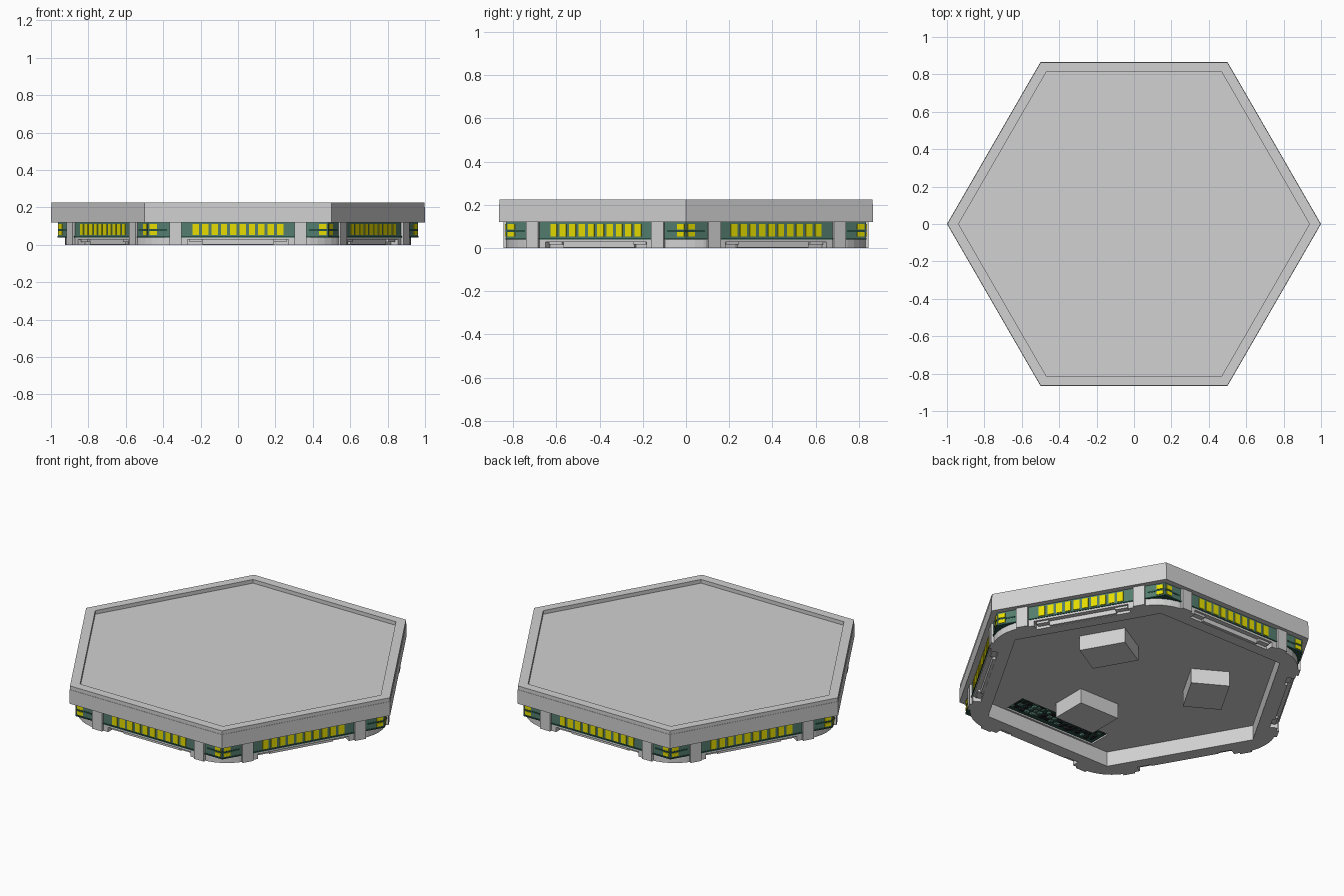
import bpy, bmesh, math, random
from mathutils import Matrix, Vector

random.seed(4)
cube = bpy.data.objects.get("Cube")
if cube:
    bpy.data.objects.remove(cube)


def material(name, rgb):
    m = bpy.data.materials.new(name)
    m.use_nodes = True
    m.diffuse_color = (*rgb, 1)
    m.node_tree.nodes["Principled BSDF"].inputs["Base Color"].default_value = (*rgb, 1)
    return m


GREY = material("light grey plastic", (0.63, 0.64, 0.63))
YELLOW = material("yellow contact", (0.80, 0.73, 0.0))
TEAL = material("teal board", (0.09, 0.21, 0.16))
DARK = material("dark green board", (0.02, 0.08, 0.06))
BLACK = material("black chip", (0.015, 0.015, 0.018))


def finish(name, bm, mat):
    bmesh.ops.recalc_face_normals(bm, faces=bm.faces[:])
    mesh = bpy.data.meshes.new(name)
    bm.to_mesh(mesh)
    bm.free()
    mesh.materials.append(mat)
    obj = bpy.data.objects.new(name, mesh)
    bpy.context.collection.objects.link(obj)
    return obj


def hexagon(radius, fillet=0.0, steps=6):
    """Hexagon outline with a corner on +x, corners optionally rounded."""
    if not fillet:
        return [(radius * math.cos(math.radians(60 * k)),
                 radius * math.sin(math.radians(60 * k))) for k in range(6)]
    centre = radius - fillet / math.cos(math.radians(30))
    pts = []
    for k in range(6):
        c = math.radians(60 * k)
        for s in range(steps + 1):
            a = c + math.radians(-30 + 60 * s / steps)
            pts.append((centre * math.cos(c) + fillet * math.cos(a),
                        centre * math.sin(c) + fillet * math.sin(a)))
    return pts


def prism(name, outline, z0, z1, mat):
    bm = bmesh.new()
    low = [bm.verts.new((x, y, z0)) for x, y in outline]
    high = [bm.verts.new((x, y, z1)) for x, y in outline]
    n = len(outline)
    bm.faces.new(low)
    bm.faces.new(high)
    for i in range(n):
        j = (i + 1) % n
        bm.faces.new((low[i], low[j], high[j], high[i]))
    return finish(name, bm, mat)


def ring(name, outer, inner, z0, z1, mat):
    bm = bmesh.new()
    loops = [[bm.verts.new((x, y, z)) for x, y in line]
             for line, z in ((outer, z0), (outer, z1), (inner, z1), (inner, z0))]
    n = len(outer)
    for a, b in zip(loops, loops[1:] + loops[:1]):
        for i in range(n):
            j = (i + 1) % n
            bm.faces.new((a[i], a[j], b[j], b[i]))
    return finish(name, bm, mat)


def boxes(name, specs, angles, mat):
    """Boxes (tangent, radial, z ranges) repeated at the given side angles."""
    bm = bmesh.new()
    for angle in angles:
        turn = Matrix.Rotation(math.radians(angle), 4, "Z")
        for t, r, z in specs:
            lo, hi = Vector((r[0], t[0], z[0])), Vector((r[1], t[1], z[1]))
            place = Matrix.Translation((lo + hi) / 2) @ Matrix.Diagonal((*(hi - lo), 1))
            bmesh.ops.create_cube(bm, size=1, matrix=turn @ place)
    return finish(name, bm, mat)


def cut(obj, cutter):
    mod = obj.modifiers.new("cut", "BOOLEAN")
    mod.object, mod.solver = cutter, "EXACT"
    cutter.hide_render = True
    bpy.context.view_layer.update()
    deps = bpy.context.evaluated_depsgraph_get()
    mesh = bpy.data.meshes.new_from_object(obj.evaluated_get(deps))
    obj.modifiers.clear()
    obj.data = mesh
    bpy.data.objects.remove(cutter)


SIDES = range(30, 390, 60)

# Top tray: body plus raised lip around the sunken panel
prism("top_panel", hexagon(1.0), 0.12, 0.203, GREY)
ring("top_lip", hexagon(0.998), hexagon(0.938), 0.203, 0.225, GREY)

# Board edge with rows of contacts
ring("board_edge", hexagon(0.962), hexagon(0.90), 0.045, 0.12, TEAL)
ring("board_seam", hexagon(0.966), hexagon(0.90), 0.040, 0.047, DARK)
edge = (0.828, 0.837)
row = [((t - 0.017, t + 0.017), edge, (0.052, 0.11))
       for t in (-0.225 + 0.05 * i for i in range(10))]
corner, stripe = [], []
for s in (-1, 1):
    t = sorted((s * 0.434, s * 0.472))
    corner += [(t, edge, (0.052, 0.073)), (t, edge, (0.085, 0.11))]
    stripe.append((sorted((s * 0.38, s * 0.478)), (0.828, 0.835), (0.074, 0.083)))
boxes("edge_contacts", row, SIDES, YELLOW)
boxes("corner_contacts", corner, SIDES, YELLOW)
boxes("corner_stripes", stripe, SIDES, DARK)

# Base frame with rounded corners and a notch in each side
frame = ring("base_frame", hexagon(0.962, 0.24), hexagon(0.85, 0.04), 0.0, 0.04, GREY)
cut(frame, boxes("notch_cutter", [((-0.27, 0.27), (0.79, 0.9), (-0.02, 0.028))],
                 SIDES, GREY))
boxes("side_latches", [((-0.19, 0.19), (0.77, 0.805), (0.002, 0.03)),
                       ((-0.26, -0.19), (0.77, 0.82), (0.015, 0.03)),
                       ((0.19, 0.26), (0.77, 0.82), (0.015, 0.03))], SIDES, GREY)
ring("inner_wall", hexagon(0.90), hexagon(0.835), 0.0, 0.10, GREY)

# Snap clips, two on each side, with hooks under the frame
clip = []
for s in (-1, 1):
    clip += [(sorted((s * 0.302, s * 0.367)), (0.80, 0.846), (0.0, 0.12)),
             (sorted((s * 0.28, s * 0.39)), (0.79, 0.825), (0.0, 0.036))]
boxes("snap_clips", clip, SIDES, GREY)

# Recessed underside with a window showing the circuit board
floor = prism("underside_floor", hexagon(0.86), 0.088, 0.098, GREY)
cut(floor, boxes("window_cutter", [((-0.30, 0.30), (0.575, 0.712), (0.05, 0.15))],
                 [270], GREY))
prism("circuit_board", hexagon(0.86), 0.112, 0.12, DARK)
chips, pins = [], []
for i in range(17):
    for j in range(4):
        t = -0.28 + 0.035 * i + random.uniform(-0.006, 0.006)
        r = 0.595 + 0.032 * j
        w = random.uniform(0.006, 0.014)
        target = chips if random.random() < 0.75 else pins
        target.append(((t - w, t + w), (r - 0.009, r + 0.009),
                       (random.uniform(0.099, 0.107), 0.113)))
boxes("board_chips", chips, [270], BLACK)
boxes("board_pins", pins, [270], TEAL)

# Three blocks standing on the underside
boxes("support_blocks", [((-0.13, 0.13), (0.29, 0.50), (0.0, 0.095))],
      (30, 150, 270), GREY)
